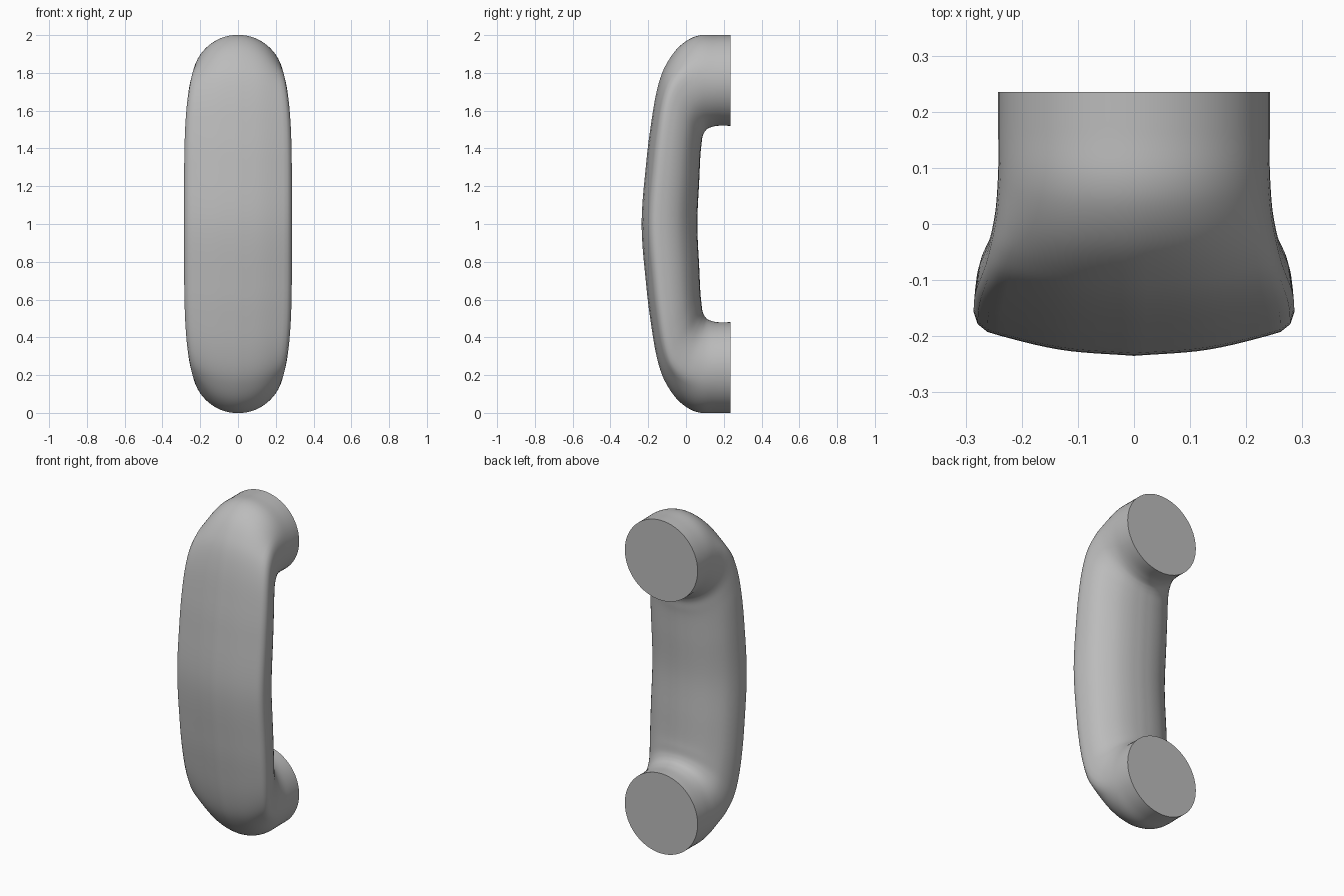
import bpy, bmesh, math
from mathutils import Vector

cube = bpy.data.objects.get("Cube")
if cube:
    bpy.data.objects.remove(cube, do_unlink=True)

SEGMENTS = 64   # points round each section
STEPS = 6       # sections between two stations


def spline(points, steps):
    """Smooth curve through points of any dimension."""
    pts = [Vector(p) for p in points]
    out = []
    for i in range(len(pts) - 1):
        b, c = pts[i], pts[i + 1]
        a = pts[i - 1] if i else b * 2 - c
        d = pts[i + 2] if i + 2 < len(pts) else c * 2 - b
        for k in range(steps):
            t = k / steps
            out.append(b + (c - a) * (t / 2)
                       + (a * 2 - b * 5 + c * 4 - d) * (t * t / 2)
                       + (b * 3 - a - c * 3 + d) * (t ** 3 / 2))
    out.append(pts[-1])
    return out


def resample(points, count):
    """Even spacing along a polyline."""
    dist = [0.0]
    for p, q in zip(points, points[1:]):
        dist.append(dist[-1] + (q - p).length)
    out, j = [], 0
    for k in range(count + 1):
        s = dist[-1] * k / count
        while j < len(points) - 2 and dist[j + 1] < s:
            j += 1
        out.append(points[j].lerp(points[j + 1], (s - dist[j]) / (dist[j + 1] - dist[j])))
    return out


# Half of the grip section: (share of half width, share of depth from the front)
half_grip = [(0, 0), (.45, .035), (.85, .125), (.95, .165), (.995, .225), (1, .3),
             (.965, .5), (.84, .71), (.58, .89), (.3, .975), (0, 1)]
half = SEGMENTS // 2
grip = resample(spline(half_grip, 8), half)
grip += [Vector((-p.x, p.y)) for p in grip[-2:0:-1]]
turns = [math.tau * k / SEGMENTS for k in range(SEGMENTS)]
circle = [Vector((math.sin(a), (1 - math.cos(a)) / 2)) for a in turns]

# Stations from the upper foot to the middle:
# outer y, outer height, inner y, inner height (above the middle), half width, grip share
stations = [
    (.235, 1, .235, .52, .242, 0),
    (.16, 1, .17, .52, .242, 0),
    (.08, 1, .135, .513, .242, .05),
    (.02, .98, .112, .503, .244, .15),
    (-.04, .935, .1, .49, .248, .38),
    (-.09, .87, .092, .475, .255, .65),
    (-.13, .79, .086, .455, .263, .85),
    (-.16, .68, .082, .42, .272, .97),
    (-.185, .53, .076, .36, .28, 1),
    (-.21, .33, .07, .23, .284, 1),
    (-.235, 0, .06, 0, .285, 1),
]
lower = [(a, -b, c, -d, w, g) for a, b, c, d, w, g in stations[-2::-1]]

# Loft the handle through all sections and close both feet
bm = bmesh.new()
rings = []
for oy, oz, iy, iz, width, share in spline(stations + lower, STEPS):
    outer, inner = Vector((0, oy, oz + 1)), Vector((0, iy, iz + 1))
    ring = []
    for c, g in zip(circle, grip):
        p = c.lerp(g, share)
        ring.append(bm.verts.new(outer.lerp(inner, p.y) + Vector((p.x * width, 0, 0))))
    rings.append(ring)
for r, s in zip(rings, rings[1:]):
    for k in range(SEGMENTS):
        n = (k + 1) % SEGMENTS
        bm.faces.new((r[k], r[n], s[n], s[k]))
bm.faces.new(rings[0])
bm.faces.new(rings[-1])
bmesh.ops.recalc_face_normals(bm, faces=bm.faces)

mesh = bpy.data.meshes.new("pull_handle")
bm.to_mesh(mesh)
bm.free()
handle = bpy.data.objects.new("pull_handle", mesh)
bpy.context.collection.objects.link(handle)

# Plain grey finish
grey = bpy.data.materials.new("plain_grey")
grey.use_nodes = True
colour = (.5, .5, .5, 1)
grey.diffuse_color = colour
grey.node_tree.nodes["Principled BSDF"].inputs["Base Color"].default_value = colour
mesh.materials.append(grey)

# Smooth body with crisp foot rims
bpy.ops.object.select_all(action='DESELECT')
handle.select_set(True)
bpy.context.view_layer.objects.active = handle
bpy.ops.object.shade_smooth_by_angle(angle=math.radians(40))
